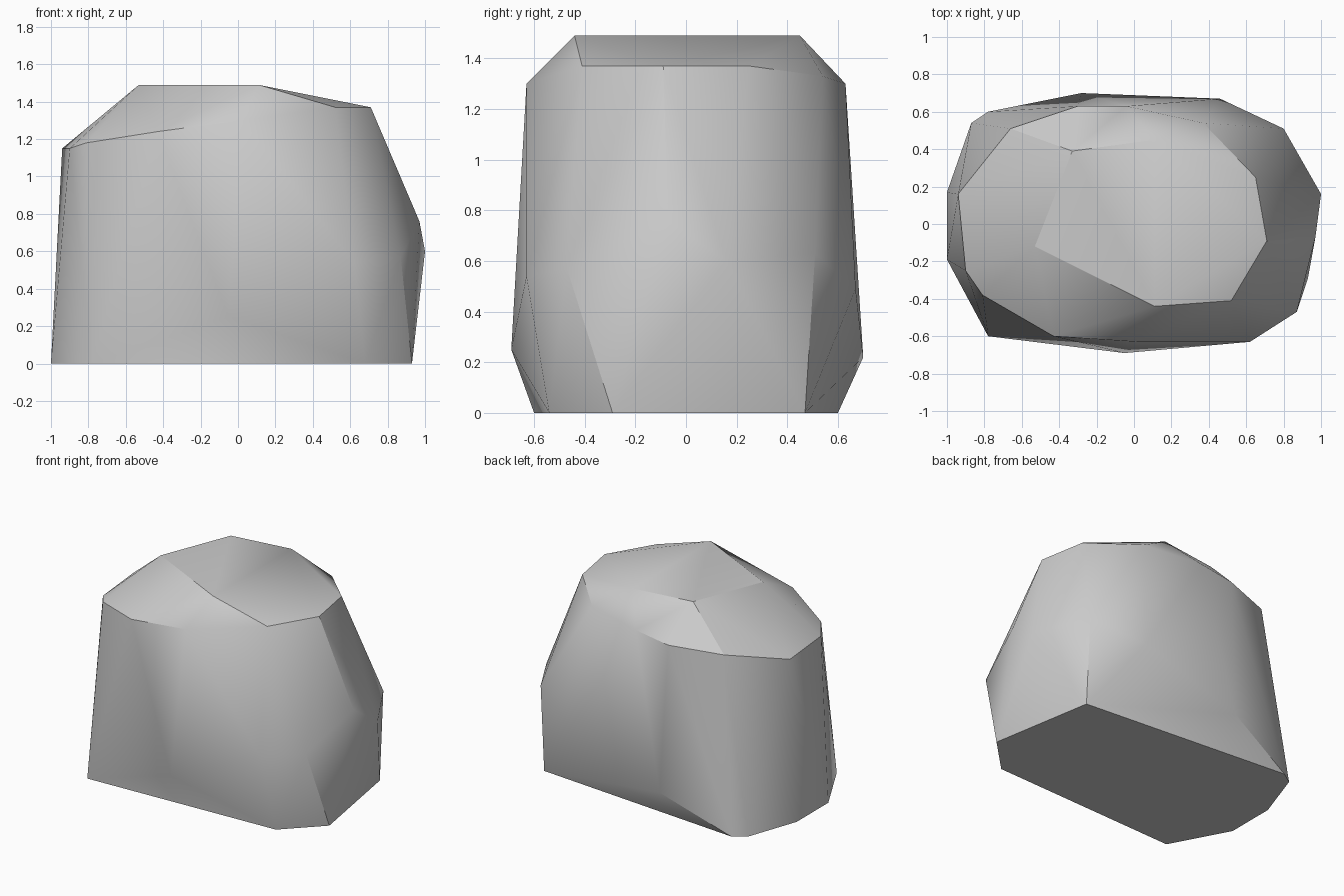
import bpy
import bmesh
import math

# Remove the default object
default = bpy.data.objects.get("Cube")
if default:
    bpy.data.objects.remove(default, do_unlink=True)


def make_material(name, colour):
    material = bpy.data.materials.new(name)
    material.use_nodes = True
    material.diffuse_color = colour
    material.node_tree.nodes["Principled BSDF"].inputs["Base Color"].default_value = colour
    return material


def add_ring(mesh, corners, height=None):
    """Add the corners of one level, flat when a height is given."""
    for corner in corners:
        x, y = corner[:2]
        z = corner[2] if height is None else height
        mesh.verts.new((x, y, z))


def build_boulder(name, levels, material, sharp_angle):
    """Wrap the levels in a convex skin and shade it softly."""
    mesh = bmesh.new()
    for corners, height in levels:
        add_ring(mesh, corners, height)

    hull = bmesh.ops.convex_hull(mesh, input=mesh.verts[:])
    unused = {v for v in hull["geom_interior"] + hull["geom_unused"]
              if isinstance(v, bmesh.types.BMVert)}
    bmesh.ops.delete(mesh, geom=list(unused), context="VERTS")

    # Join the flat facets, such as the base and the crown
    bmesh.ops.dissolve_limit(mesh, angle_limit=math.radians(1),
                             verts=mesh.verts[:], edges=mesh.edges[:])
    bmesh.ops.recalc_face_normals(mesh, faces=mesh.faces[:])

    data = bpy.data.meshes.new(name)
    mesh.to_mesh(data)
    mesh.free()
    data.materials.append(material)
    boulder = bpy.data.objects.new(name, data)
    bpy.context.collection.objects.link(boulder)

    bpy.ops.object.select_all(action="DESELECT")
    boulder.select_set(True)
    bpy.context.view_layer.objects.active = boulder
    bpy.ops.object.shade_smooth_by_angle(angle=sharp_angle)
    return boulder


# Flat outline resting on the ground
base = [(-.78, -.6), (.68, -.54), (.93, -.29), (.8, .47),
        (-.78, .6), (-.87, .54), (-1, .17), (-1, -.19)]

# Bulging corners around the sides
belly = [(-.05, -.69, .25), (.62, -.63, .54), (.87, -.47, .57),
         (.97, -.07, .76), (1, .16, .6), (.8, .51, .63),
         (.46, .67, .49), (-.28, .7, .22)]

# Rim where the sides turn into the sloping shoulders
rim = [(.02, -.63, 1.3), (.52, -.41, 1.37), (.71, -.09, 1.37),
       (.65, .25, 1.37), (.37, .54, 1.33), (-.04, .63, 1.3),
       (-.3, .63, 1.26), (-.66, .51, 1.24), (-.94, .16, 1.15),
       (-.9, -.25, 1.15), (-.81, -.38, 1.18), (-.43, -.6, 1.24)]

# Flat crown
crown = [(-.53, -.12), (.11, -.44), (.11, .45), (-.33, .39)]

stone = make_material("stone grey", (.6, .6, .6, 1))
build_boulder("boulder",
              [(base, 0), (belly, None), (rim, None), (crown, 1.49)],
              stone, math.radians(30))
